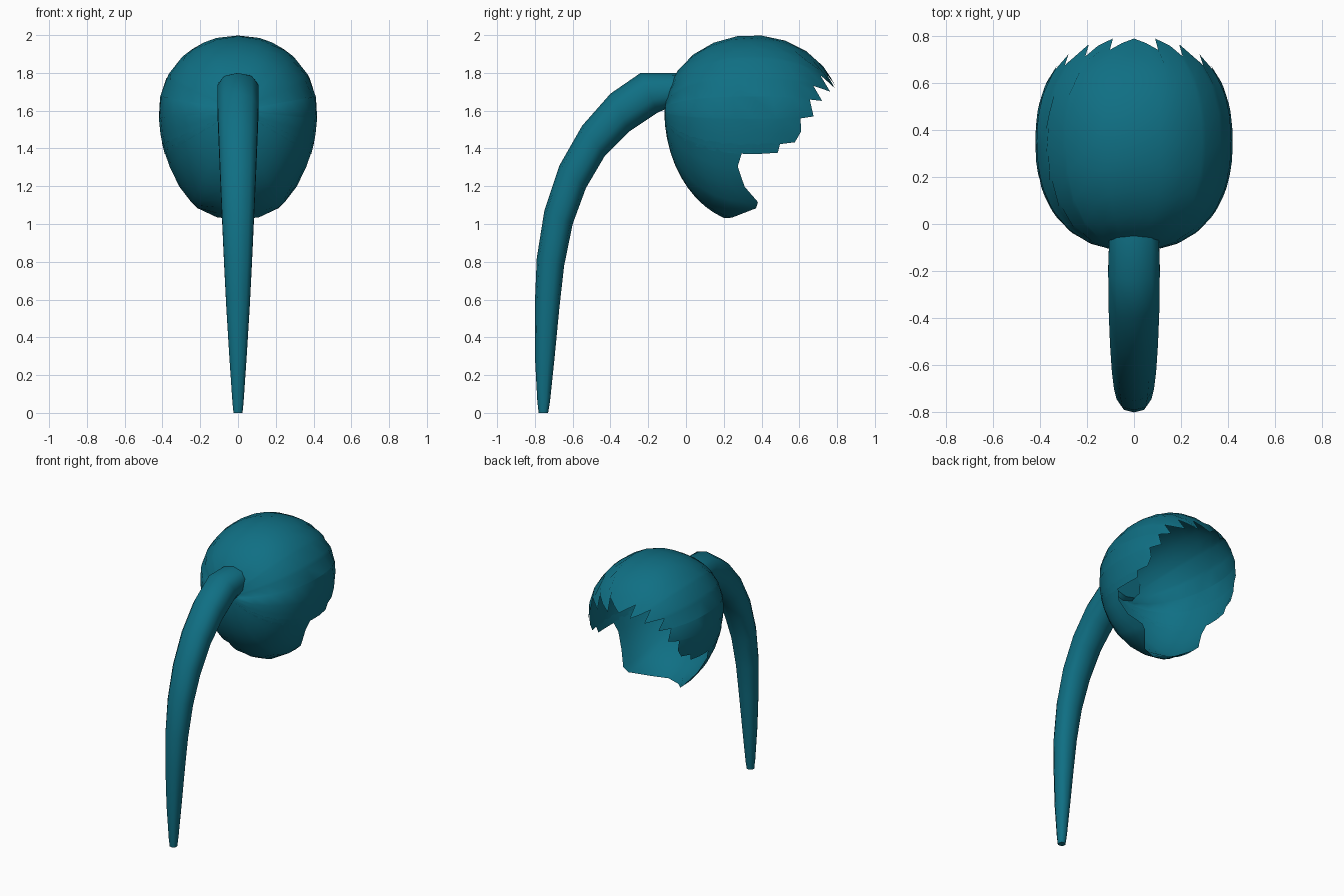
import bpy, bmesh, math
from mathutils import Vector

cube = bpy.data.objects.get("Cube")
if cube:
    bpy.data.objects.remove(cube)

teal = bpy.data.materials.new("teal hair")
teal.use_nodes = True
teal.diffuse_color = (0.005, 0.16, 0.23, 1)
teal.node_tree.nodes["Principled BSDF"].inputs["Base Color"].default_value = teal.diffuse_color


def make_object(name, bm, angle):
    mesh = bpy.data.meshes.new(name)
    bm.to_mesh(mesh)
    bm.free()
    mesh.materials.append(teal)
    obj = bpy.data.objects.new(name, mesh)
    bpy.context.collection.objects.link(obj)
    bpy.ops.object.select_all(action='DESELECT')
    obj.select_set(True)
    bpy.context.view_layer.objects.active = obj
    bpy.ops.object.shade_smooth_by_angle(angle=math.radians(angle))
    return obj


def bridge(bm, rings, closed=True):
    for a, b in zip(rings, rings[1:]):
        n = len(a)
        for j in range(n if closed else n - 1):
            k = (j + 1) % n
            bm.faces.new((a[j], a[k], b[k], b[j]))


# Hair cap: an egg-shaped shell spreading from the tail to a ragged hairline
CENTRE = Vector((0, 0.35, 1.6))
POWER = 2.3


def radii(z):
    return Vector((0.42, 0.465, 0.4 if z > 0 else 0.6))


def to_unit(p):
    d = Vector(p) - CENTRE
    r = radii(d.z)
    return Vector((d.x / r.x, d.y / r.y, d.z / r.z)).normalized()


def on_shell(u):
    flat = (abs(u.x) ** POWER + abs(u.y) ** POWER) ** (1 / POWER)
    u = u / math.hypot(flat, u.z)
    r = radii(u.z)
    return CENTRE + Vector((u.x * r.x, u.y * r.y, u.z * r.z))


# One side of the hairline, from the brow peak to the nape
hairline = [
    (0, .80, 1.74), (.05, .765, 1.77), (.1, .73, 1.80), (.09, .79, 1.72),
    (.15, .75, 1.75), (.2, .70, 1.78), (.19, .76, 1.70), (.29, .67, 1.73),
    (.27, .71, 1.65), (.33, .65, 1.66), (.32, .67, 1.57), (.36, .60, 1.56),
    (.36, .61, 1.49), (.37, .58, 1.43), (.39, .50, 1.43), (.39, .49, 1.37),
    (.40, .36, 1.37), (.40, .30, 1.39), (.38, .27, 1.29), (.31, .31, 1.2),
    (.24, .38, 1.13), (.21, .37, 1.09), (.11, .24, 1.02), (0, .20, 1.02)]
loop = hairline + [(-x, y, z) for x, y, z in reversed(hairline[1:-1])]
pole = Vector((0, -1, 0))
STEPS = 10

bm = bmesh.new()
rings = []
for i in range(STEPS + 1):
    rings.append([bm.verts.new(on_shell(pole.slerp(to_unit(p), i / STEPS))) for p in loop])
bridge(bm, rings)
bmesh.ops.remove_doubles(bm, verts=bm.verts, dist=0.0005)
make_object("hair_cap", bm, 60)

# Ponytail: tapering rings between an outer and an inner edge
# (outer y, outer z, inner y, inner z, half width)
sections = [
    (-.05, 1.80, -.08, 1.62, .11), (-.24, 1.80, -.15, 1.59, .114),
    (-.40, 1.69, -.30, 1.49, .112), (-.55, 1.52, -.43, 1.36, .106),
    (-.67, 1.31, -.53, 1.19, .098), (-.75, 1.07, -.60, 1.0, .088),
    (-.79, .82, -.645, .78, .077), (-.80, .58, -.67, .56, .065),
    (-.80, .3, -.695, .3, .048), (-.787, .06, -.72, .06, .031),
    (-.78, 0, -.73, 0, .025)]
SIDES = 10
bm = bmesh.new()
rings = []
for oy, oz, iy, iz, w in sections:
    outer, inner = Vector((0, oy, oz)), Vector((0, iy, iz))
    mid, half = (outer + inner) / 2, (outer - inner) / 2
    ring = []
    for j in range(SIDES):
        a = math.tau * j / SIDES
        s, c = math.sin(a), math.cos(a)
        side = math.copysign(abs(s) ** 0.8, s) * w
        ring.append(bm.verts.new(mid + half * math.copysign(abs(c) ** 0.85, c) + Vector((side, 0, 0))))
    rings.append(ring)
bridge(bm, rings)
bm.faces.new(rings[0])
bm.faces.new(rings[-1])
bmesh.ops.recalc_face_normals(bm, faces=bm.faces)
make_object("ponytail", bm, 60)
